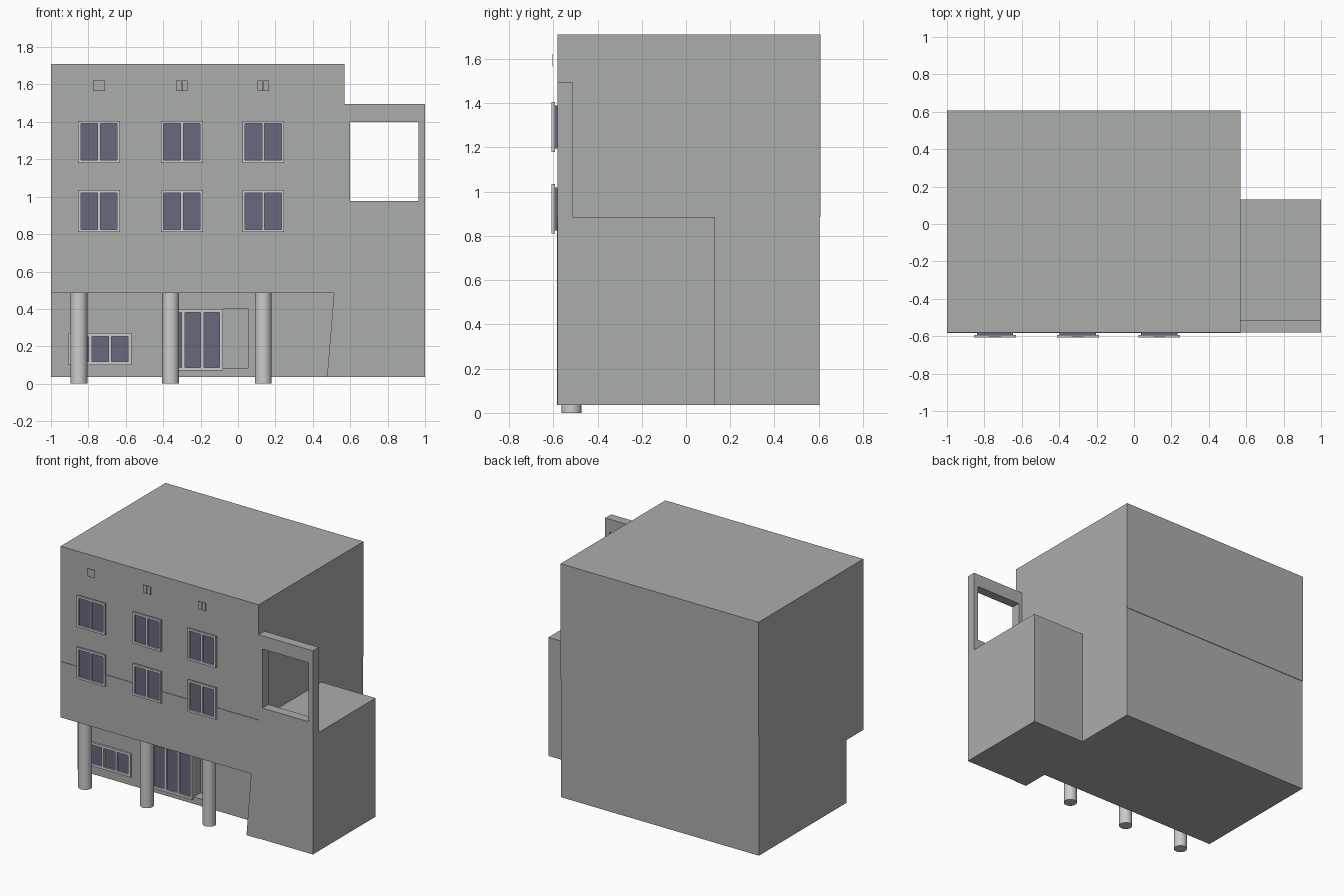
import bpy, bmesh
from mathutils import Vector

if "Cube" in bpy.data.objects:
    bpy.data.objects.remove(bpy.data.objects["Cube"])


def material(name, color):
    mat = bpy.data.materials.new(name)
    mat.diffuse_color = (*color, 1)
    mat.use_nodes = True
    mat.node_tree.nodes["Principled BSDF"].inputs["Base Color"].default_value = mat.diffuse_color
    return mat


glass = material("glass", (0.14, 0.14, 0.215))
render = material("wall_grey", (0.41, 0.42, 0.41))


def finish(bm, name, mat=None):
    bmesh.ops.recalc_face_normals(bm, faces=bm.faces)
    me = bpy.data.meshes.new(name)
    bm.to_mesh(me)
    bm.free()
    ob = bpy.data.objects.new(name, me)
    bpy.context.collection.objects.link(ob)
    if mat:
        me.materials.append(mat)
    return ob


def boxes(name, specs, mat=None):
    """Each spec is (x0, x1, y0, y1, z0, z1)."""
    bm = bmesh.new()
    for x0, x1, y0, y1, z0, z1 in specs:
        vs = bmesh.ops.create_cube(bm, size=1)["verts"]
        for v in vs:
            v.co = ((x0 + x1) / 2 + v.co.x * (x1 - x0),
                    (y0 + y1) / 2 + v.co.y * (y1 - y0),
                    (z0 + z1) / 2 + v.co.z * (z1 - z0))
    return finish(bm, name, mat)


def prism(name, pts, direction, mat=None):
    bm = bmesh.new()
    face = bm.faces.new([bm.verts.new(p) for p in pts])
    ext = bmesh.ops.extrude_face_region(bm, geom=[face], use_keep_orig=True)
    verts = [g for g in ext["geom"] if isinstance(g, bmesh.types.BMVert)]
    bmesh.ops.translate(bm, verts=verts, vec=Vector(direction))
    return finish(bm, name, mat)


def cut(ob, cutter):
    mod = ob.modifiers.new("cut", "BOOLEAN")
    mod.operation = "DIFFERENCE"
    mod.solver = "EXACT"
    mod.object = cutter
    bpy.context.view_layer.objects.active = ob
    bpy.ops.object.modifier_apply(modifier=mod.name)
    bpy.data.objects.remove(cutter)


def window(name, x0, x1, z0, z1, front, wall, panes, border):
    """Framed window with evenly spaced panes set behind the frame front."""
    mid = front + 0.014
    bars = [(x0, x1, front, mid, z0, z0 + border),
            (x0, x1, front, mid, z1 - border, z1)]
    step = (x1 - x0 - border) / panes
    for i in range(panes + 1):
        bx = x0 + i * step
        bars.append((bx, bx + border, front, mid, z0 + border, z1 - border))
    boxes(name + "_frame", bars)
    boxes(name + "_glass", [(x0 + border, x1 - border, mid - 0.002, wall,
                             z0 + border, z1 - border)], glass)


# Main block: upper storeys and ground storey
boxes("upper_storeys", [(-1, 0.57, -0.58, 0.607, 0.885, 1.71)], render)
ground = boxes("ground_storey", [(-1, 0.57, -0.584, 0.603, 0.035, 0.885)], render)

# Open porch with slanted right end, and entrance alcove
cut(ground, prism("porch_cutter",
                  [(-1.1, -0.7, -0.1), (0.465, -0.7, -0.1),
                   (0.513, -0.7, 0.485), (-1.1, -0.7, 0.485)],
                  (0, 0.313, 0), render))
cut(ground, boxes("alcove_cutter",
                  [(-0.08, 0.055, -0.5, -0.31, 0.085, 0.40)], render))

# Side wing with a tall screen wall, pierced by an opening
wing = prism("side_wing",
             [(0.57, -0.58, 0.035), (0.57, 0.13, 0.035), (0.57, 0.13, 0.885),
              (0.57, -0.513, 0.885), (0.57, -0.513, 1.495), (0.57, -0.58, 1.495)],
             (0.43, 0, 0), render)
cut(wing, boxes("opening_cutter",
                [(0.60, 0.965, -0.7, -0.4, 0.978, 1.40)], render))

# Upper windows and small vents
for i, cx in enumerate((-0.743, -0.30, 0.135)):
    for j, z in enumerate((0.81, 1.18)):
        window(f"window_{i}_{j}", cx - 0.112, cx + 0.112, z, z + 0.225,
               -0.607, -0.575, 2, 0.015)
    boxes(f"vent_{i}", [(cx - 0.031, cx - 0.001, -0.604, -0.602, 1.565, 1.622),
                        (cx + 0.001, cx + 0.031, -0.604, -0.602, 1.565, 1.622)],
          render)

# Ground floor window and glazed entrance
window("ground_window", -0.905, -0.57, 0.10, 0.27, -0.405, -0.38, 3, 0.018)
window("entrance", -0.405, -0.08, 0.07, 0.40, -0.405, -0.38, 3, 0.018)

# Round columns
for i, cx in enumerate((-0.85, -0.36, 0.135)):
    bpy.ops.mesh.primitive_cylinder_add(vertices=32, radius=0.045, depth=0.486,
                                        location=(cx, -0.518, 0.243))
    bpy.context.object.name = f"column_{i}"
    bpy.ops.object.shade_smooth_by_angle()
